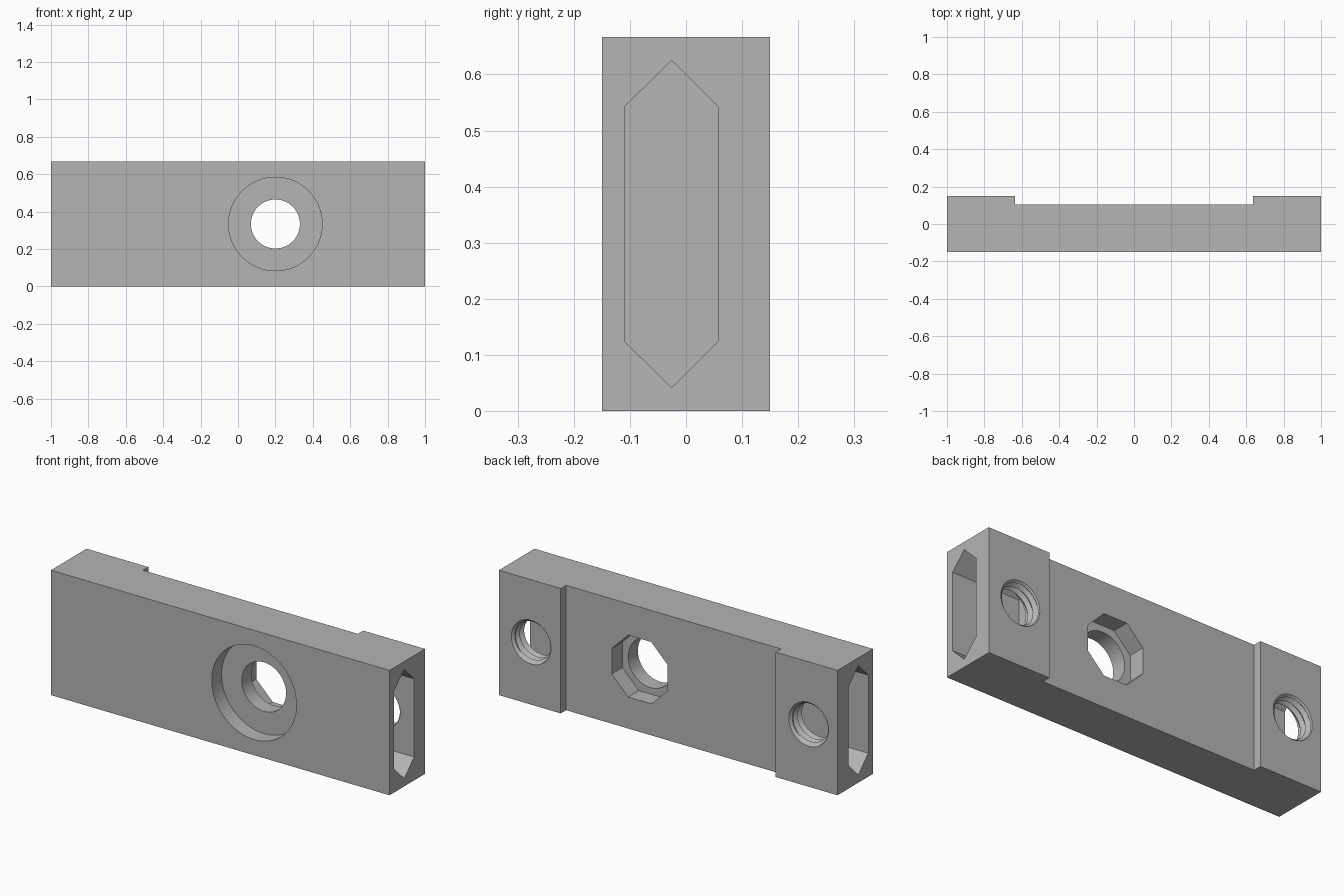
import bpy
import bmesh
from math import cos, sin, pi, radians
from mathutils import Vector

if "Cube" in bpy.data.objects:
    bpy.data.objects.remove(bpy.data.objects["Cube"], do_unlink=True)

HEIGHT = 0.667
MID = HEIGHT / 2
BACK, FRONT = 0.15, -0.15
RECESS = 0.105
BOLT_X = 0.2

grey = bpy.data.materials.new("mid_grey")
grey.use_nodes = True
grey.diffuse_color = (0.46, 0.46, 0.46, 1)
grey.node_tree.nodes["Principled BSDF"].inputs["Base Color"].default_value = grey.diffuse_color


def finish(name, bm):
    bmesh.ops.recalc_face_normals(bm, faces=bm.faces)
    mesh = bpy.data.meshes.new(name)
    bm.to_mesh(mesh)
    bm.free()
    mesh.materials.append(grey)
    obj = bpy.data.objects.new(name, mesh)
    bpy.context.collection.objects.link(obj)
    return obj


def prism(name, points, offset):
    """Extrude a closed outline along an offset."""
    bm = bmesh.new()
    face = bm.faces.new([bm.verts.new(p) for p in points])
    made = bmesh.ops.extrude_face_region(bm, geom=[face])["geom"]
    verts = [v for v in made if isinstance(v, bmesh.types.BMVert)]
    bmesh.ops.translate(bm, verts=verts, vec=Vector(offset))
    return finish(name, bm)


def ring(x, y, radius, sides, turn=0.0):
    angles = [2 * pi * (i + turn) / sides for i in range(sides)]
    return [(x + radius * cos(a), y, MID + radius * sin(a)) for a in angles]


def round_cut(name, x, y0, y1, radius, sides=64, turn=0.0):
    return prism(name, ring(x, y0, radius, sides, turn), (0, y1 - y0, 0))


def thread_cut(name, x, y0, turns, pitch, minor, major, sides=40):
    """Closed helical screw shape running along y."""
    bm = bmesh.new()

    def spiral(radius, lead, count):
        return [bm.verts.new((x + radius * cos(2 * pi * j / sides),
                              y0 + pitch * (j / sides + lead),
                              MID + radius * sin(2 * pi * j / sides)))
                for j in range(count)]

    n = sides * turns
    root = spiral(major, 0, n + sides + 1)
    crest = spiral(minor, 0.5, n + 1)
    for j in range(n):
        bm.faces.new((root[j], root[j + 1], crest[j + 1], crest[j]))
        bm.faces.new((crest[j], crest[j + 1], root[j + 1 + sides], root[j + sides]))
    # End caps as fans
    for start in (0, n):
        rim = root[start:start + sides + 1] + [crest[start]]
        y = sum(v.co.y for v in rim) / len(rim)
        hub = bm.verts.new((x, y, MID))
        for a, b in zip(rim, rim[1:] + rim[:1]):
            bm.faces.new((a, b, hub))
    return finish(name, bm)


def mouth_cut(name, x, radius):
    """Small countersink at a threaded hole's mouth."""
    bm = bmesh.new()
    depth = 0.012
    lower = [bm.verts.new(p) for p in ring(x, BACK - depth, radius - depth, 48)]
    upper = [bm.verts.new(p) for p in ring(x, BACK + depth, radius + depth, 48)]
    bm.faces.new(lower)
    bm.faces.new(upper)
    for i in range(48):
        k = (i + 1) % 48
        bm.faces.new((lower[i], lower[k], upper[k], upper[i]))
    return finish(name, bm)


# Main bar with a shallow recess along its back
outline = [(-1, FRONT), (1, FRONT), (1, BACK), (0.635, BACK),
           (0.635, RECESS), (-0.635, RECESS), (-0.635, BACK), (-1, BACK)]
bar = prism("clamp_bar", [(x, y, 0) for x, y in outline], (0, 0, HEIGHT))

# Bolt hole, front counterbore and octagonal back pocket
cutters = [
    round_cut("bolt_hole", BOLT_X, -0.3, 0.3, 0.131),
    round_cut("counterbore", BOLT_X, -0.3, -0.067, 0.25, 96),
    round_cut("octagon_pocket", BOLT_X, 0.015, 0.3, 0.165 / cos(pi / 8), 8, 0.5),
]

# Pointed slots in both ends, each met by a threaded hole from the back
slot = [(-0.11, 0.125), (-0.026, 0.042), (0.058, 0.125),
        (0.058, 0.542), (-0.026, 0.625), (-0.11, 0.542)]
for side, hole_x in ((1, 0.81), (-1, -0.83)):
    points = [(side * 0.6, y, z) for y, z in slot]
    cutters.append(prism("end_slot", points, (side * 0.6, 0, 0)))
    cutters.append(thread_cut("threaded_hole", hole_x, 0.012, 4, 0.036, 0.1, 0.117))
    cutters.append(mouth_cut("hole_mouth", hole_x, 0.117))

bpy.context.view_layer.objects.active = bar
for cutter in cutters:
    mod = bar.modifiers.new(cutter.name, "BOOLEAN")
    mod.operation = "DIFFERENCE"
    mod.solver = "EXACT"
    mod.object = cutter
    bpy.ops.object.modifier_apply(modifier=mod.name)
for cutter in cutters:
    bpy.data.objects.remove(cutter, do_unlink=True)

bpy.ops.object.select_all(action="DESELECT")
bar.select_set(True)
bpy.ops.object.shade_smooth_by_angle(angle=radians(25))
